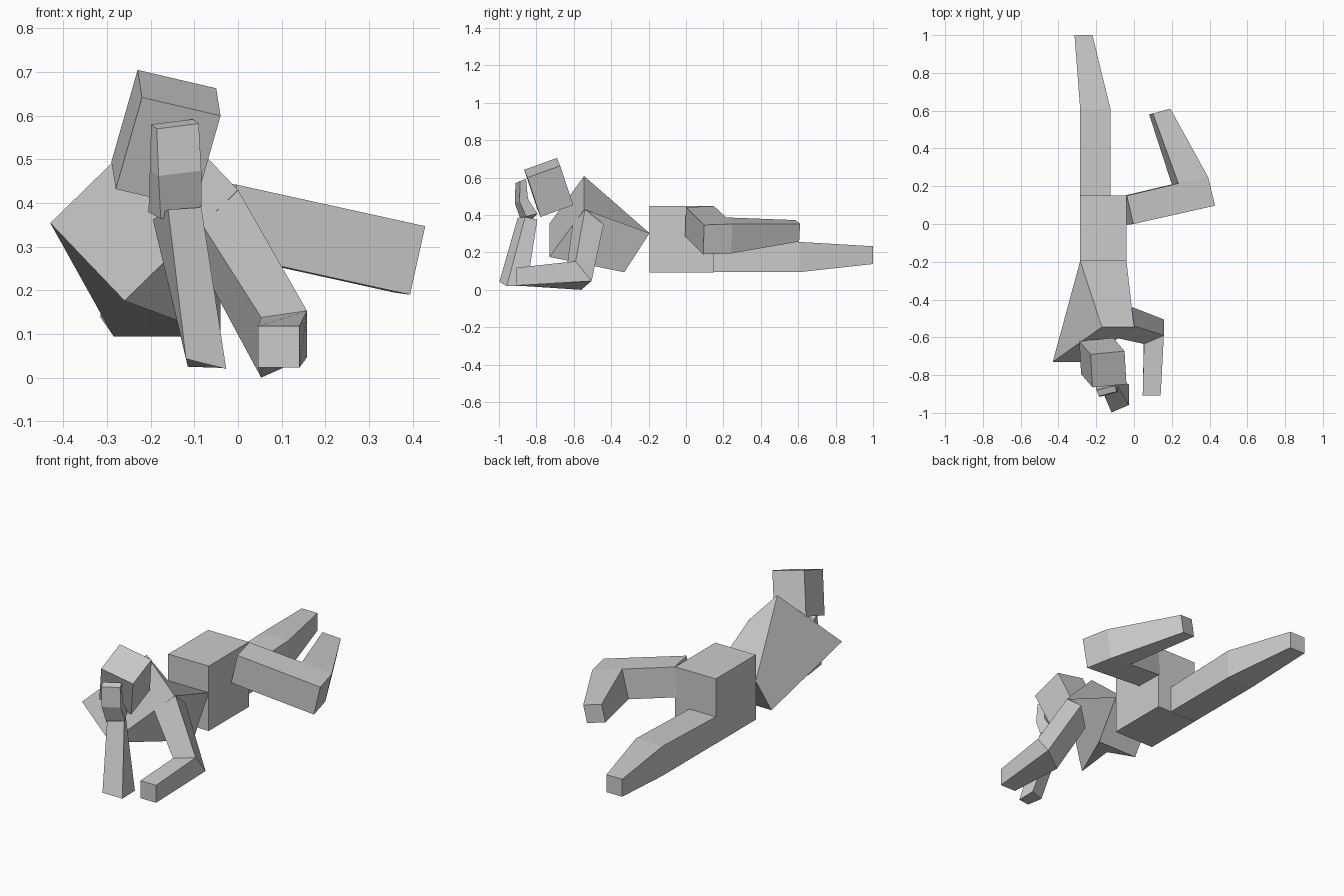
import bpy, bmesh
from mathutils import Vector as V


def para(corner, u, v):
    """Four-cornered section: a corner plus two edge vectors."""
    c, u, v = V(corner), V(u), V(v)
    return [c, c + u, c + u + v, c + v]


def rect(x0, x1, y, z0, z1):
    """Upright section facing along y."""
    return para((x0, y, z1), (x1 - x0, 0, 0), (0, 0, z0 - z1))


def loft(name, *rings):
    """Skin a row of four-cornered sections and cap both ends."""
    bm = bmesh.new()
    rows = [[bm.verts.new(p) for p in r] for r in rings]
    for a, b in zip(rows, rows[1:]):
        for i in range(3):
            bm.faces.new((a[i], a[i + 1], b[i + 1], b[i]))
        bm.faces.new((a[0], b[0], b[3], a[3]))
    bm.faces.new(rows[0])
    bm.faces.new(rows[-1])
    bmesh.ops.remove_doubles(bm, verts=bm.verts, dist=1e-4)
    bmesh.ops.recalc_face_normals(bm, faces=bm.faces)
    me = bpy.data.meshes.new(name)
    bm.to_mesh(me)
    bm.free()
    ob = bpy.data.objects.new(name, me)
    bpy.context.collection.objects.link(ob)
    return ob


# Pelvis block
loft("pelvis", rect(-0.285, -0.04, -0.195, 0.094, 0.448),
     rect(-0.285, -0.04, 0.15, 0.094, 0.448))

# Chest: narrow waist flaring to rolled shoulders
waist_tl, waist_tr = V((-0.285, -0.195, 0.303)), V((-0.04, -0.195, 0.303))
fall = V((0, -0.135, -0.209))
loft("chest", [waist_tl, waist_tr, waist_tr + fall, waist_tl + fall],
     para((-0.17, -0.545, 0.608), (0.17, 0, -0.178), (-0.26, -0.185, -0.254)))

# Head: tilted box
right, back, down = (0.18, 0.017, -0.042), (-0.01, 0.175, 0.063), V((-0.06, 0.07, -0.21))
top = V((-0.22, -0.865, 0.642))
loft("head", para(top, right, back), para(top + down, right, back))

# Straight leg
loft("straight_leg", rect(-0.285, -0.125, 0.15, 0.095, 0.241),
     rect(-0.285, -0.125, 0.61, 0.095, 0.256),
     rect(-0.315, -0.22, 1.0, 0.138, 0.233))

# Bent leg: thigh reaching sideways, shin folded back around a shared inner knee
drop = V((-0.035, -0.005, -0.157))
knee_front, knee_back, knee_inner = V((0.429, 0.097, 0.347)), V((0.393, 0.247, 0.352)), V((0.235, 0.215, 0.387))
loft("bent_leg",
     para((-0.003, 0.0, 0.442), (-0.035, 0.15, 0.005), drop),
     para(knee_front, knee_inner - knee_front, drop),
     para(knee_back, knee_inner - knee_back, drop),
     para((0.193, 0.61, 0.353), (-0.093, -0.025, 0.02), (-0.02, -0.005, -0.095)))

# Resting arm: upper arm, elbow and forearm
loft("resting_arm",
     para((0.0, -0.54, 0.43), (-0.01, 0.1, -0.08), (-0.085, -0.065, -0.075)),
     [(0.158, -0.59, 0.153), (0.158, -0.505, 0.047), (0.053, -0.56, 0.0), (0.053, -0.635, 0.138)],
     para((0.141, -0.907, 0.118), (0, 0, -0.095), (-0.095, 0, 0)))

# Propping forearm, standing on its elbow
loft("propping_forearm",
     [(-0.119, -0.998, 0.043), (-0.027, -0.958, 0.02), (-0.027, -0.85, 0.022), (-0.115, -0.885, 0.025)],
     [(-0.16, -0.90, 0.385), (-0.084, -0.86, 0.39), (-0.12, -0.795, 0.375), (-0.195, -0.82, 0.362)])

# Hand held against the face
loft("propping_hand",
     para((-0.177, -0.88, 0.364), (0.094, 0.025, 0.028), (-0.028, 0.06, 0.015)),
     para((-0.182, -0.915, 0.462), (0.098, 0.025, 0.012), (-0.02, 0.045, 0.013)),
     para((-0.186, -0.912, 0.57), (0.096, 0.025, 0.012), (-0.013, 0.032, 0.01)))
